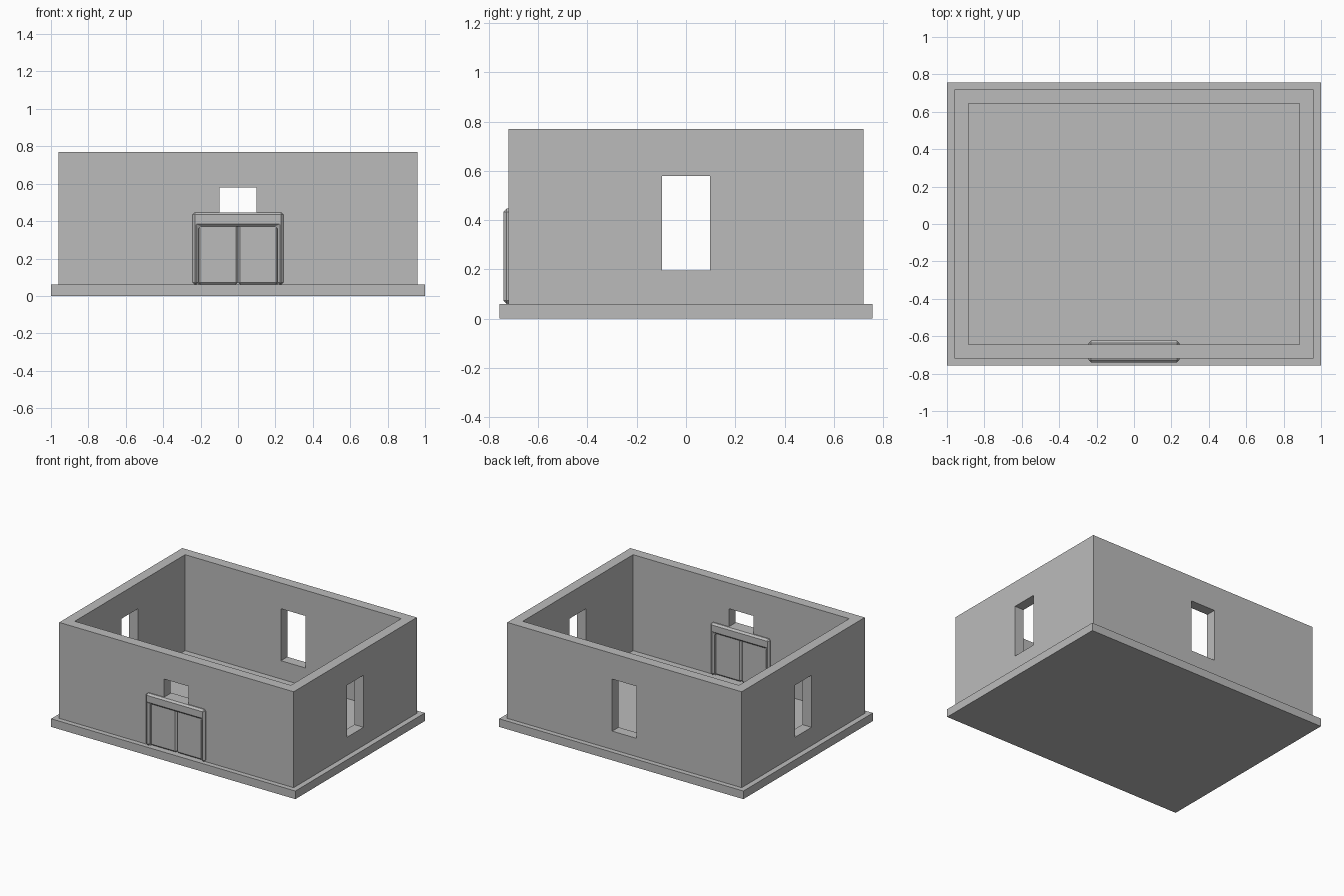
import bpy, bmesh

cube = bpy.data.objects.get("Cube")
if cube:
    bpy.data.objects.remove(cube, do_unlink=True)

grey = bpy.data.materials.new("plain_grey")
grey.use_nodes = True
GREY = (0.5, 0.5, 0.5, 1)
grey.diffuse_color = GREY
grey.node_tree.nodes["Principled BSDF"].inputs["Base Color"].default_value = GREY


def finish(name, bm):
    bmesh.ops.recalc_face_normals(bm, faces=bm.faces)
    mesh = bpy.data.meshes.new(name)
    bm.to_mesh(mesh)
    bm.free()
    mesh.materials.append(grey)
    obj = bpy.data.objects.new(name, mesh)
    bpy.context.scene.collection.objects.link(obj)
    return obj


def box(name, x, y, z):
    """Box from (min, max) pairs along each axis."""
    bm = bmesh.new()
    bmesh.ops.create_cube(bm, size=1)
    for v in bm.verts:
        v.co = [pair[int(c > 0)] for pair, c in zip((x, y, z), v.co)]
    return finish(name, bm)


def extrude_profile(name, points, y0, y1):
    """Prism from an (x, z) outline, running along y."""
    bm = bmesh.new()
    face = bm.faces.new([bm.verts.new((x, y0, z)) for x, z in points])
    ring = bmesh.ops.extrude_face_region(bm, geom=[face])["geom"]
    verts = [g for g in ring if isinstance(g, bmesh.types.BMVert)]
    bmesh.ops.translate(bm, verts=verts, vec=(0, y1 - y0, 0))
    return finish(name, bm)


def cut(target, cutter):
    cutter.hide_render = True
    cutter.hide_set(True)
    mod = target.modifiers.new(cutter.name, 'BOOLEAN')
    mod.operation = 'DIFFERENCE'
    mod.solver = 'EXACT'
    mod.object = cutter


def bevel(obj, width):
    mod = obj.modifiers.new("bevel", 'BEVEL')
    mod.width = width
    mod.segments = 1


BASE, TOP = 0.06, 0.77
SILL, HEAD = 0.195, 0.58

# Base slab and open-topped wall ring
box("base_slab", (-1, 1), (-0.757, 0.757), (0, BASE))
walls = box("walls", (-0.96, 0.96), (-0.72, 0.72), (BASE, TOP))
cut(walls, box("room_cutter", (-0.885, 0.885), (-0.645, 0.645), (0, 1)))

# Window and door openings
sides = box("side_window_cutter", (-1.1, 1.1), (-0.097, 0.097), (SILL, HEAD))
cut(walls, sides)
cut(walls, box("back_window_cutter", (-0.1, 0.1), (0.5, 0.9), (SILL, HEAD)))
cut(walls, box("front_window_cutter", (-0.1, 0.1), (-0.9, -0.5), (0.36, HEAD)))
cut(walls, box("door_cutter", (-0.21, 0.21), (-0.9, -0.5), (0, 0.375)))

# Chamfered door surround passing through the wall
half = [(0.242, BASE), (0.242, 0.447), (-0.242, 0.447), (-0.242, BASE)]
inner = [(-0.212, BASE), (-0.212, 0.372), (0.212, 0.372), (0.212, BASE)]
frame = extrude_profile("door_frame", half + inner, -0.741, -0.624)
bevel(frame, 0.013)

# Pair of door leaves meeting in a grooved joint
for name, x in (("left_door", (0, 0.215)), ("right_door", (-0.215, 0))):
    leaf = box(name, x, (-0.722, -0.643), (BASE, 0.385))
    bevel(leaf, 0.012)
